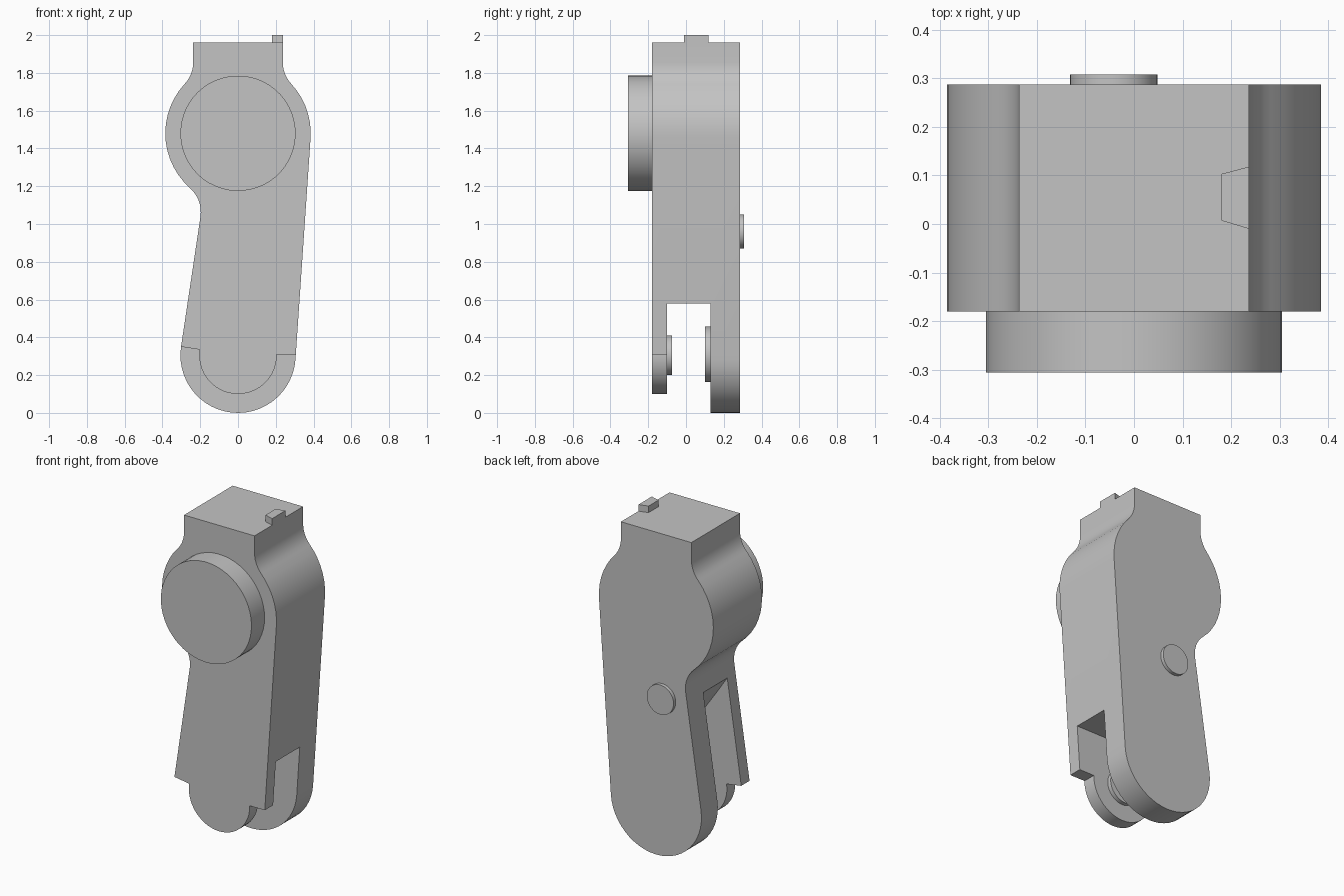
import bpy, bmesh
from math import radians, cos, sin

cube = bpy.data.objects.get("Cube")
if cube:
    bpy.data.objects.remove(cube, do_unlink=True)

grey = bpy.data.materials.new("plain grey")
grey.use_nodes = True
colour = (0.55, 0.55, 0.55, 1)
grey.diffuse_color = colour
grey.node_tree.nodes["Principled BSDF"].inputs["Base Color"].default_value = colour


def arc(cx, cz, r, start, end):
    """Points along an arc, angles in degrees."""
    n = max(2, round(abs(end - start) / 7))
    angles = [radians(start + (end - start) * i / n) for i in range(n + 1)]
    return [(cx + r * cos(a), cz + r * sin(a)) for a in angles]


def prism(name, outline, low, high, axis="y"):
    """Extrude a flat outline along y or z."""
    bm = bmesh.new()
    place = (lambda p: (p[0], low, p[1])) if axis == "y" else (lambda p: (p[0], p[1], low))
    face = bm.faces.new([bm.verts.new(place(p)) for p in outline])
    ext = bmesh.ops.extrude_face_region(bm, geom=[face])
    move = (0, high - low, 0) if axis == "y" else (0, 0, high - low)
    bmesh.ops.translate(bm, vec=move,
                        verts=[g for g in ext["geom"] if isinstance(g, bmesh.types.BMVert)])
    bmesh.ops.recalc_face_normals(bm, faces=bm.faces)
    mesh = bpy.data.meshes.new(name)
    bm.to_mesh(mesh)
    bm.free()
    mesh.materials.append(grey)
    ob = bpy.data.objects.new(name, mesh)
    bpy.context.collection.objects.link(ob)
    return ob


def select(ob):
    bpy.ops.object.select_all(action="DESELECT")
    ob.select_set(True)
    bpy.context.view_layer.objects.active = ob


def smooth(ob):
    select(ob)
    bpy.ops.object.shade_smooth_by_angle(angle=radians(30))


def cut(ob, cutter):
    select(ob)
    mod = ob.modifiers.new("cut", "BOOLEAN")
    mod.operation = "DIFFERENCE"
    mod.solver = "EXACT"
    mod.object = cutter
    bpy.ops.object.modifier_apply(modifier=mod.name)
    bpy.data.objects.remove(cutter, do_unlink=True)


def disc(name, x, z, r, low, high):
    smooth(prism(name, arc(x, z, r, 0, 360)[:-1], low, high))


HUB, PIVOT = 1.48, 0.305          # heights of the upper hub and lower pivot
FRONT, BACK = -0.18, 0.287        # body faces
SLOT_FRONT, SLOT_BACK = -0.10, 0.13

# Limb body: square neck, round hub, waist and rounded lower end
outline = [(-0.237, 1.96), (0.237, 1.96)]
outline += arc(0.407, 1.857, 0.17, 180, 222.8)
outline += arc(0, HUB, 0.385, 42.8, -3.9)[1:]
outline += arc(0, PIVOT, 0.305, -3.9, -188.5)
outline += arc(-0.367, 1.063, 0.17, -8.5, 48.7)
outline += arc(0, HUB, 0.385, 228.7, 137.2)[1:]
outline += arc(-0.407, 1.857, 0.17, -42.8, 0)[1:]
body = prism("limb_body", outline, FRONT, BACK)

# Fork slot, rising towards the waist side
slot = [(0.6, -0.2), (0.6, 0.58), (0.1, 0.58), (0.02, 0.66), (-0.06, 0.765),
        (-0.14, 0.88), (-0.21, 0.985), (-0.6, 0.985), (-0.6, -0.2)]
cut(body, prism("slot_cutter", slot, SLOT_FRONT, SLOT_BACK))

# Smaller rounded tip with two ledges on the front fork plate
trim = [(0.6, -0.2), (0.6, 0.31), (0.205, 0.31)]
trim += arc(0, PIVOT, 0.205, 0, -188.5)
trim += [(-0.6, 0.395), (-0.6, -0.2)]
cut(body, prism("tip_cutter", trim, FRONT - 0.1, SLOT_FRONT + 0.05))
smooth(body)

# Hub cap, rear button and pivot bosses inside the fork
disc("hub_cap", 0, HUB, 0.305, -0.306, FRONT)
disc("rear_button", -0.042, 0.96, 0.09, BACK, 0.308)
disc("front_pivot_boss", 0, PIVOT, 0.105, SLOT_FRONT, -0.075)
disc("back_pivot_boss", 0, 0.31, 0.147, 0.10, SLOT_BACK)

# Tapered locating tab on top
prism("top_tab", [(0.18, 0.007), (0.237, -0.01), (0.237, 0.118), (0.18, 0.103)],
      1.96, 2.0, axis="z")
